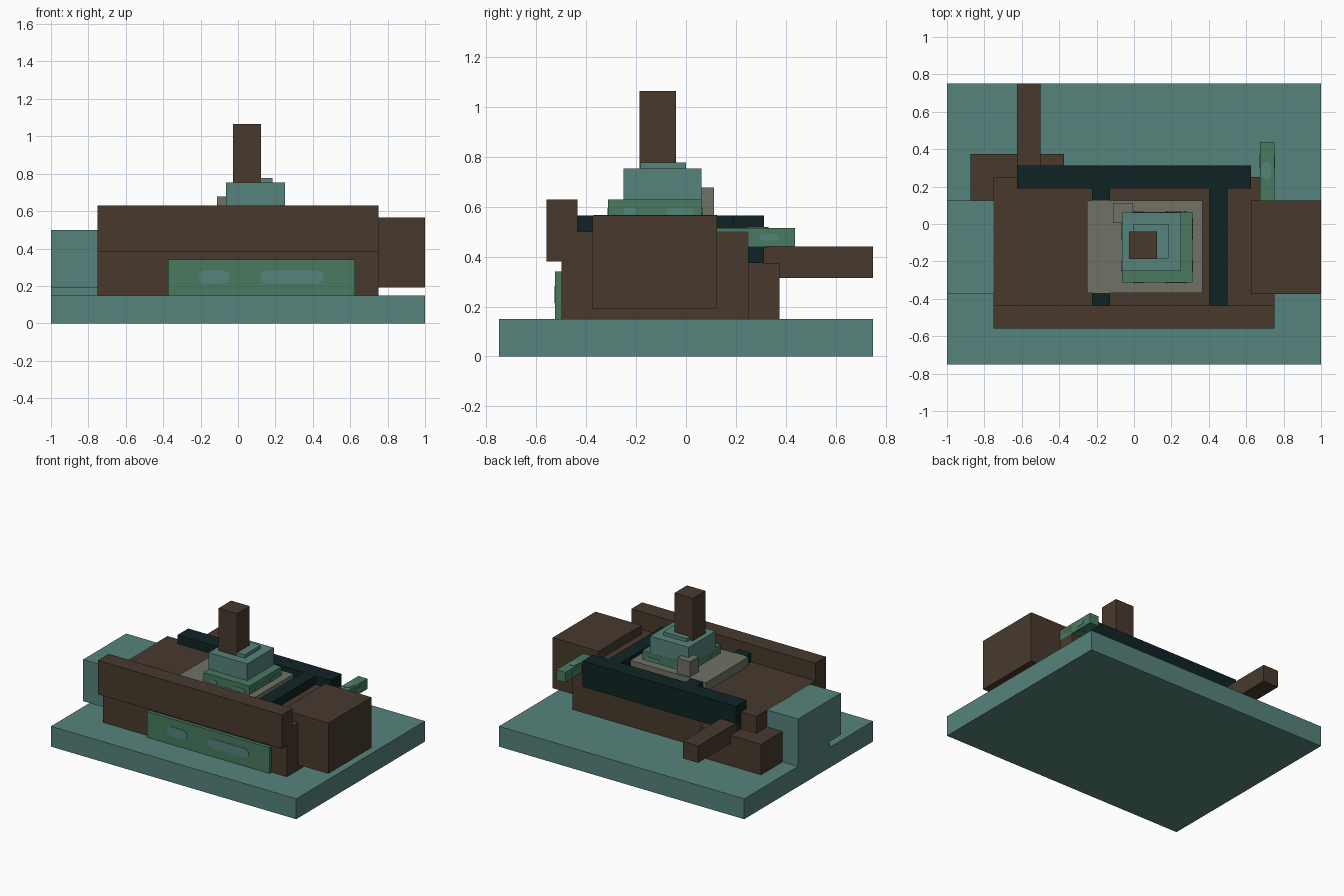
import bpy, bmesh, math
from mathutils import Matrix

cube = bpy.data.objects.get("Cube")
if cube:
    bpy.data.objects.remove(cube, do_unlink=True)


def material(name, rgb):
    m = bpy.data.materials.new(name)
    m.use_nodes = True
    m.diffuse_color = (*rgb, 1)
    bsdf = m.node_tree.nodes["Principled BSDF"]
    bsdf.inputs["Base Color"].default_value = (*rgb, 1)
    bsdf.inputs["Roughness"].default_value = 0.9
    return m


TEAL = material("teal", (0.093, 0.227, 0.202))
BROWN = material("dark brown", (0.065, 0.042, 0.027))
GREEN = material("green", (0.065, 0.195, 0.117))
GREY = material("stone grey", (0.162, 0.171, 0.133))
DARK = material("blackish teal", (0.005, 0.017, 0.018))


def finish(name, bm, mat):
    mesh = bpy.data.meshes.new(name)
    bmesh.ops.recalc_face_normals(bm, faces=bm.faces)
    bm.to_mesh(mesh)
    bm.free()
    mesh.materials.append(mat)
    ob = bpy.data.objects.new(name, mesh)
    bpy.context.collection.objects.link(ob)
    return ob


def box(name, mat, x, y, z):
    """Box from its (min, max) range on each axis."""
    bm = bmesh.new()
    bmesh.ops.create_cube(bm, size=1)
    for v in bm.verts:
        for i, (lo, hi) in enumerate((x, y, z)):
            v.co[i] = hi if v.co[i] > 0 else lo
    return finish(name, bm, mat)


# Rotations that turn a flat plate's local (length, height) into a wall or floor
FACING = {
    "x": Matrix(((0, 0, 1), (1, 0, 0), (0, 1, 0))),   # length on y, height on z
    "y": Matrix(((1, 0, 0), (0, 0, -1), (0, 1, 0))),  # length on x, height on z
    "z": Matrix(((0, -1, 0), (1, 0, 0), (0, 0, 1))),  # length on y, width on x
}


def patch(name, axis, centre, length, height, thick=0.006):
    """Thin pill-shaped plate centred on a surface."""
    bm = bmesh.new()
    r = height / 2
    ring = []
    for side in (1, -1):
        for k in range(7):
            a = math.radians(-90 + 30 * k)
            ring.append(bm.verts.new((side * (length / 2 - r + r * math.cos(a)),
                                      side * r * math.sin(a), -thick / 2)))
    face = bm.faces.new(ring)
    ext = bmesh.ops.extrude_face_region(bm, geom=[face])
    top = [g for g in ext["geom"] if isinstance(g, bmesh.types.BMVert)]
    bmesh.ops.translate(bm, verts=top, vec=(0, 0, thick))
    bmesh.ops.transform(bm, verts=bm.verts,
                        matrix=Matrix.Translation(centre) @ FACING[axis].to_4x4())
    return finish(name, bm, TEAL)


# Base and main body
box("base_slab", TEAL, (-1, 1), (-0.75, 0.75), (0, 0.15))
box("main_body", BROWN, (-0.75, 0.75), (-0.5, 0.25), (0.15, 0.5))
box("front_beam", BROWN, (-0.75, 0.75), (-0.56, -0.435), (0.38, 0.63))

# Side blocks
box("left_block", BROWN, (0.625, 1), (-0.375, 0.125), (0.192, 0.565))
box("right_block", TEAL, (-1, -0.74), (-0.375, 0.125), (0.192, 0.499))
box("right_block_foot", TEAL, (-1, -0.74), (-0.25, 0.125), (0.15, 0.192))

# Rear corner step and projecting bar
box("rear_step", BROWN, (-0.875, -0.375), (0.1, 0.375), (0.15, 0.375))
box("rear_bar", BROWN, (-0.625, -0.5), (0.2, 0.75), (0.315, 0.44))

# Dark frame on the roof
box("frame_rear", DARK, (-0.625, 0.625), (0.19, 0.313), (0.375, 0.565))
for name, x in (("frame_rail_right", (-0.225, -0.128)), ("frame_rail_left", (0.4, 0.5))):
    box(name, DARK, x, (-0.44, 0.2), (0.45, 0.5645))

# Stepped tower
box("stone_platform", GREY, (-0.25, 0.367), (-0.37, 0.125), (0.49, 0.567))
box("stone_post", GREY, (-0.112, -0.005), (0.007, 0.112), (0.56, 0.678))
box("tower_step_green", GREEN, (-0.063, 0.312), (-0.312, 0.063), (0.56, 0.63))
box("tower_step_teal", TEAL, (-0.064, 0.25), (-0.25, 0.062), (0.62, 0.753))
box("tower_cap", TEAL, (-0.005, 0.185), (-0.185, 0.0), (0.75, 0.778))
box("tower_shaft", BROWN, (-0.028, 0.123), (-0.187, -0.04), (0.75, 1.065))

# Pill patches on the green tower step, two on every side
for i, (off, length) in enumerate(((-0.1, 0.055), (0.1, 0.11))):
    for s in (1, -1):
        patch(f"step_patch_side_{i}_{s}", "x",
              (0.1245 + s * 0.1875, -0.1245 + off, 0.582), length, 0.028)
        patch(f"step_patch_end_{i}_{s}", "y",
              (0.1245 + off, -0.1245 + s * 0.1875, 0.582), length, 0.028)

# Green front panel with its two pill patches
box("front_panel", GREEN, (-0.375, 0.625), (-0.525, -0.49), (0.15, 0.34))
patch("front_patch_short", "y", (-0.128, -0.525, 0.248), 0.165, 0.068)
patch("front_patch_long", "y", (0.288, -0.525, 0.248), 0.34, 0.068)

# Green prong behind the left block, patched on its four long sides
box("rear_prong", GREEN, (0.675, 0.75), (0.1, 0.438), (0.44, 0.515))
for s in (1, -1):
    patch(f"prong_patch_side_{s}", "x", (0.7125 + s * 0.0375, 0.333, 0.4775), 0.075, 0.026)
    patch(f"prong_patch_flat_{s}", "z", (0.708, 0.285, 0.4775 + s * 0.0375), 0.09, 0.05)
